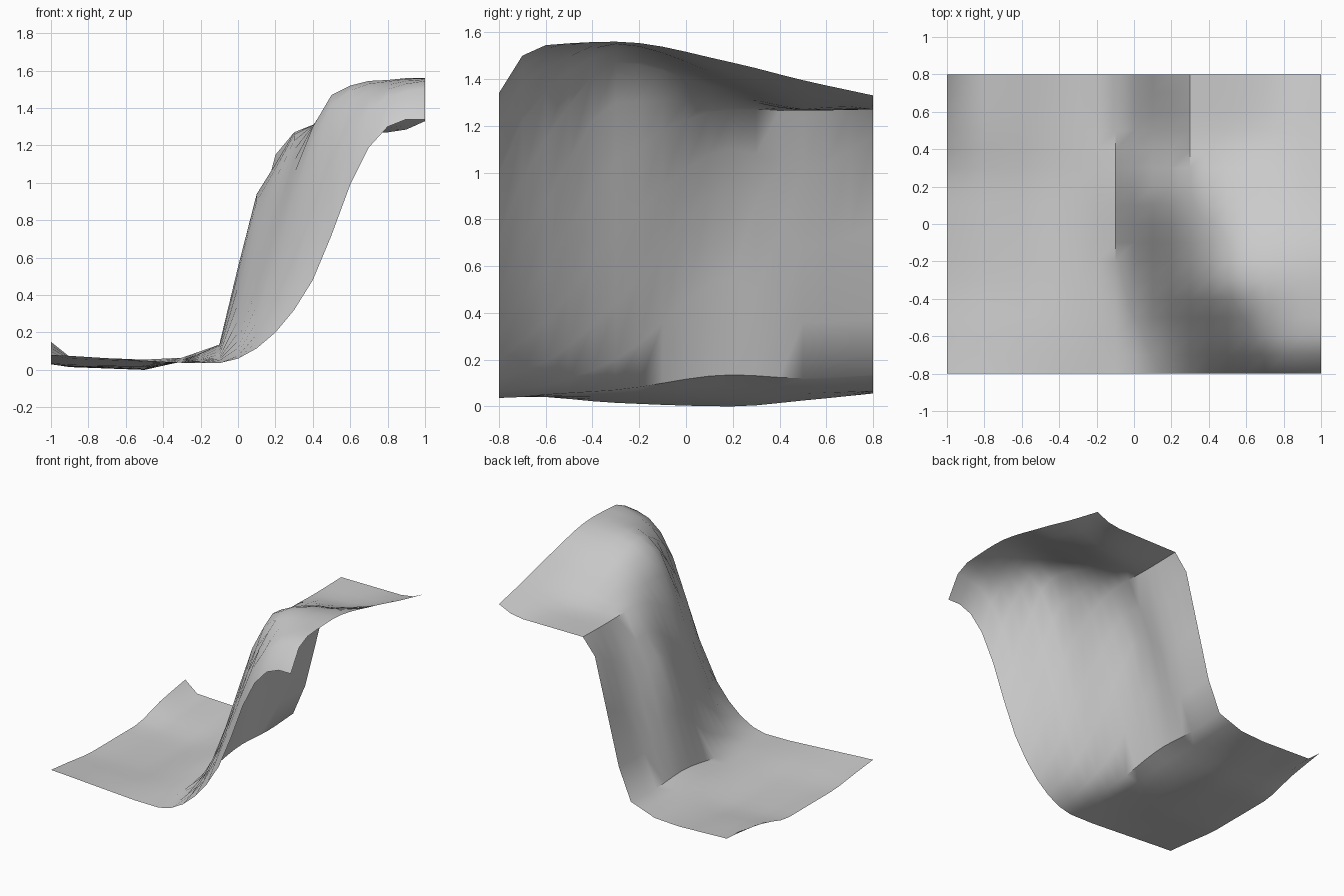
import bpy, bmesh, math

# Height profiles running left to right, one per y station
XS = [-1, -.9, -.5, -.3, -.1, 0, .1, .2, .3, .4, .5, .6, .7, .8, .9, 1]
ROWS = {
    -.8: [.08, .075, .05, .038, .036, .06, .115, .2, .32, .48, .72, .99, 1.19, 1.30, 1.34, 1.34],
    -.7: [.07, .06, .045, .04, .04, .075, .15, .28, .46, .70, .97, 1.22, 1.38, 1.46, 1.49, 1.50],
    -.6: [.06, .05, .04, .04, .05, .09, .19, .36, .59, .87, 1.14, 1.35, 1.45, 1.5, 1.53, 1.545],
    -.3: [.03, .02, .015, .042, .07, .2, .44, .74, 1.05, 1.3, 1.47, 1.52, 1.545, 1.55, 1.56, 1.56],
    .2:  [.03, .015, 0, .045, .135, .55, .94, 1.1, 1.27, 1.31, 1.34, 1.36, 1.38, 1.4, 1.43, 1.47],
    .5:  [.1, .05, .025, .055, .12, .36, .68, 1.01, 1.265, 1.265, 1.265, 1.27, 1.285, 1.31, 1.35, 1.395],
    .8:  [.15, .07, .055, .065, .135, .37, .76, 1.15, 1.27, 1.27, 1.27, 1.27, 1.27, 1.27, 1.285, 1.33],
}
YS = sorted(ROWS)


def span(knots, t):
    i = 0
    while i < len(knots) - 2 and t > knots[i + 1]:
        i += 1
    return i, (t - knots[i]) / (knots[i + 1] - knots[i])


def along_x(y, x):
    i, f = span(XS, x)
    return ROWS[y][i] * (1 - f) + ROWS[y][i + 1] * f


def height(x, y):
    # Smooth cubic blend between neighbouring profiles
    z = [along_x(k, x) for k in YS]
    i, f = span(YS, y)

    def slope(j):
        # Harmonic mean of the neighbouring slopes, zero at peaks, avoids overshoot
        a, b = max(j - 1, 0), min(j + 1, len(YS) - 1)
        s = [(z[q] - z[p]) / (YS[q] - YS[p]) for p, q in ((a, j), (j, b)) if p != q]
        if len(s) == 1:
            return s[0]
        return 2 * s[0] * s[1] / (s[0] + s[1]) if s[0] * s[1] > 0 else 0

    h = YS[i + 1] - YS[i]
    g = 1 - f
    r = (z[i] * (1 + 2 * f) * g * g + slope(i) * h * f * g * g
         + z[i + 1] * f * f * (3 - 2 * f) - slope(i + 1) * h * f * f * g)
    return max(r, 0)


# Terrain sheet: regular grid with 0.1 spacing, draped over the profiles
bm = bmesh.new()
grid = [[bm.verts.new((i / 10, j / 10, height(i / 10, j / 10)))
         for i in range(-10, 11)] for j in range(-8, 9)]
for lo, hi in zip(grid, grid[1:]):
    for i in range(20):
        bm.faces.new((lo[i], lo[i + 1], hi[i + 1], hi[i]))
mesh = bpy.data.meshes.new("cliff_terrain")
bm.to_mesh(mesh)
bm.free()
terrain = bpy.data.objects.new("cliff_terrain", mesh)
bpy.context.collection.objects.link(terrain)
bpy.context.view_layer.objects.active = terrain
terrain.select_set(True)
bpy.ops.object.shade_smooth_by_angle(angle=math.radians(50))
